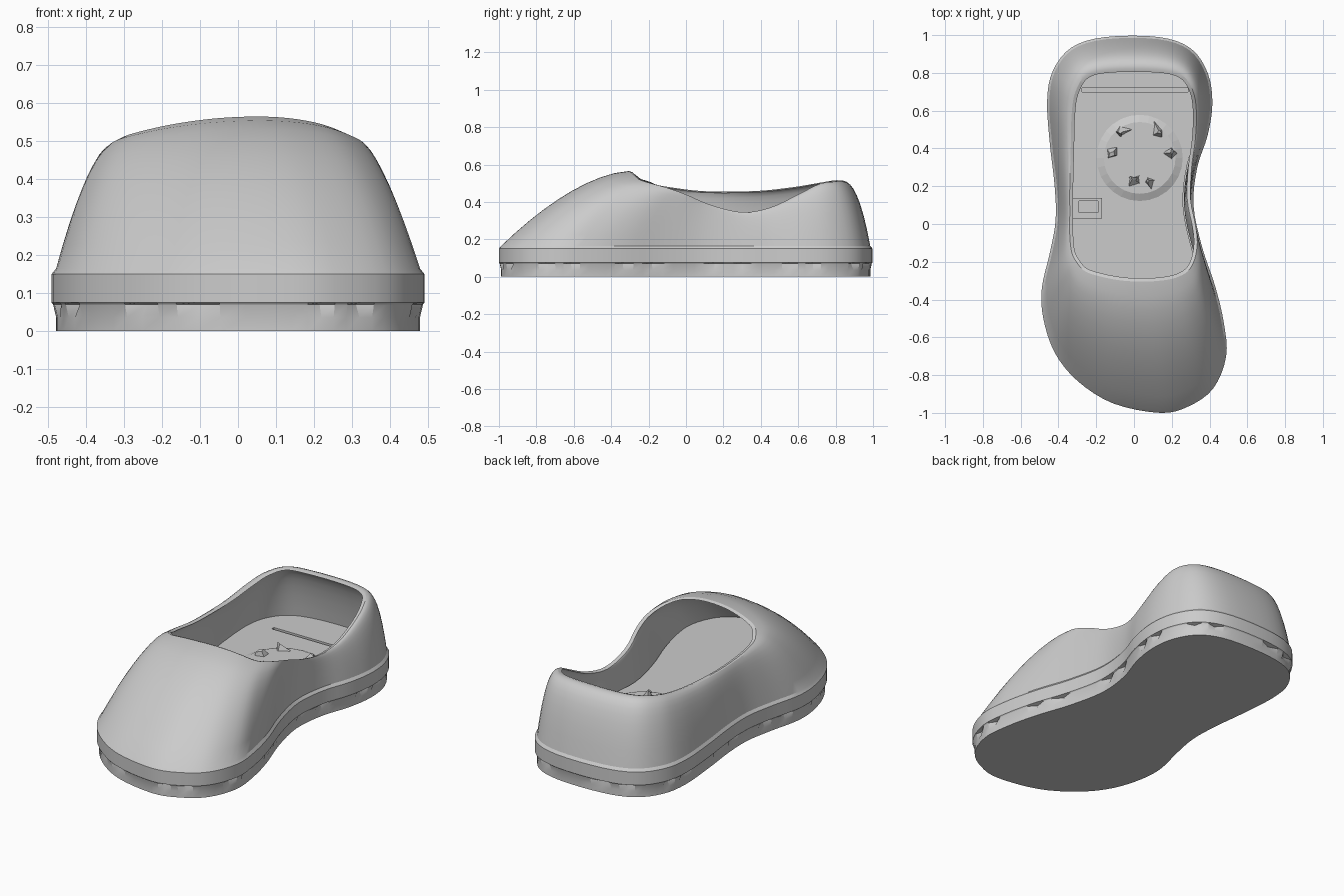
import bpy, bmesh, math, random
from mathutils import Vector

if "Cube" in bpy.data.objects:
    bpy.data.objects.remove(bpy.data.objects["Cube"])

random.seed(4)
# Matched stations around the clog: outline x, y, then opening rim x, y, z
STATIONS = [
    (.14, -1, .05, -.305, .565), (.29, -.965, .14, -.30, .56), (.42, -.87, .22, -.285, .545),
    (.488, -.70, .285, -.25, .52), (.475, -.52, .32, -.19, .50), (.43, -.33, .335, -.10, .475),
    (.36, -.12, .325, 0, .44), (.315, .10, .30, .13, .385), (.335, .30, .305, .30, .345),
    (.39, .47, .325, .45, .37), (.415, .64, .33, .60, .44), (.39, .80, .31, .71, .495),
    (.30, .93, .25, .79, .51), (.13, .99, .12, .82, .515), (-.15, .99, -.12, .82, .515),
    (-.33, .935, -.25, .79, .515), (-.43, .81, -.31, .70, .50), (-.46, .65, -.33, .58, .48),
    (-.445, .42, -.335, .40, .46), (-.42, .20, -.34, .20, .455), (-.415, .02, -.34, .06, .46),
    (-.445, -.15, -.34, -.06, .475), (-.488, -.34, -.33, -.15, .49), (-.48, -.50, -.305, -.20, .51),
    (-.42, -.68, -.26, -.25, .525), (-.30, -.83, -.17, -.28, .545), (-.11, -.95, -.06, -.30, .56)]
SUB = 4


def closed_spline(pts):
    """Catmull-Rom through a closed list of vectors."""
    out, n = [], len(pts)
    for i in range(n):
        a, b, c, d = (pts[(i + k) % n] for k in (-1, 0, 1, 2))
        for s in range(SUB):
            t = s / SUB
            out.append(b + (c - a) * (t / 2) + (a * 2 - b * 5 + c * 4 - d) * (t * t / 2)
                       + (b * 3 - a - c * 3 + d) * (t ** 3 / 2))
    return out


outline = closed_spline([Vector((s[0], s[1], 0)) for s in STATIONS])
rim = closed_spline([Vector(s[2:5]) for s in STATIONS])
N = len(outline)


def offset(loop, amount):
    """Move each loop point sideways; amount is a number or a per-index function."""
    out = []
    for i, p in enumerate(loop):
        t = loop[(i + 1) % N] - loop[i - 1]
        nrm = Vector((t.y, -t.x, 0)).normalized()
        out.append(p + nrm * (amount(i) if callable(amount) else amount))
    return out


def level(amount, z):
    return [Vector((p.x, p.y, z)) for p in offset(outline, amount)]


def loft(base, top, w):
    """Domed blend from outline to rim: gentle over the toe, steep at the heel."""
    ring = []
    for b, r in zip(base, top):
        power = 1.65 + .85 * min(1, max(0, (b.y + .5) / 1.3))
        p = b.lerp(r, w)
        p.z = b.z + (r.z - b.z) * (1 - (1 - w) ** power)
        ring.append(p)
    return ring


def skin(name, rings, cap_start=False, cap_end=False):
    bm = bmesh.new()
    rows = [[bm.verts.new(p) for p in r] for r in rings]
    n = len(rows[0])
    for lo, hi in zip(rows, rows[1:]):
        for i in range(n):
            j = (i + 1) % n
            bm.faces.new((lo[i], lo[j], hi[j], hi[i]))
    if cap_start:
        bm.faces.new(rows[0][::-1])
    if cap_end:
        bm.faces.new(rows[-1])
    bmesh.ops.recalc_face_normals(bm, faces=bm.faces)
    return finish(name, bm)


def finish(name, bm):
    me = bpy.data.meshes.new(name)
    bm.to_mesh(me)
    bm.free()
    ob = bpy.data.objects.new(name, me)
    bpy.context.collection.objects.link(ob)
    return ob


def notch(i):
    return -.03 if i % 9 in (2, 5) else -.004


# Sole edge, outer upper, rim and inner lining as one continuous skin
steps = [k / 9 for k in range(10)]
base_out, base_in = level(-.012, .165), level(-.05, .15)
rim_in = [p + Vector((0, 0, -.006)) for p in offset(rim, -.018)]
rings = [level(-.012, 0), level(-.012, .036), level(notch, .07), level(0, .075),
         level(0, .15)]
rings += [loft(base_out, rim, w) for w in steps]
rings += [loft(base_in, rim_in, w) for w in reversed(steps)]
shell = skin("clog_shell", rings, cap_start=True)

# Insole slab with a narrow slot across the heel
insole = skin("insole", [level(-.055, .10), level(-.055, .19)], True, True)
bpy.ops.mesh.primitive_cube_add(size=1, location=(.005, .71, .19))
slot = bpy.context.object
slot.name = "slot_cutter"
slot.scale = (.56, .02, .06)
slot.hide_render = True
slot.hide_set(True)
cut = insole.modifiers.new("slot", 'BOOLEAN')
cut.operation, cut.object, cut.solver = 'DIFFERENCE', slot, 'EXACT'

# Low round pad on the insole
bpy.ops.mesh.primitive_cone_add(vertices=28, radius1=.235, radius2=.19, depth=.02,
                                location=(.03, .35, .197))
bpy.context.object.name = "insole_pad"


def shard(name, loc, size, tilt):
    """Small jagged wedge."""
    bm = bmesh.new()
    bmesh.ops.create_cone(bm, segments=4, radius1=1, radius2=.35, depth=1, cap_ends=True)
    for v in bm.verts:
        v.co += Vector([random.uniform(-.25, .25) for _ in range(3)])
    ob = finish(name, bm)
    ob.location, ob.scale, ob.rotation_euler = loc, size, tilt


# Broken raised wedges on the pad
for k, (x, y) in enumerate([(-.07, .49), (-.12, .37), (.13, .49), (.20, .38), (0, .23), (.08, .22)]):
    shard(f"pad_wedge_{k}", (x, y, .215), (.045, .04, .05), (.2, -.2, k))

# Raised frame block by the left wall
for k, (x, y, sx, sy) in enumerate([(-.25, .045, .16, .03), (-.25, .13, .16, .015),
                                    (-.18, .085, .02, .10), (-.31, .085, .04, .10)]):
    bpy.ops.mesh.primitive_cube_add(size=1, location=(x, y, .21))
    bpy.context.object.scale = (sx, sy, .06)
    bpy.context.object.name = f"wall_block_{k}"

# Smooth shading that keeps the sole edges and rim crisp
bpy.ops.object.select_all(action='DESELECT')
shell.select_set(True)
bpy.context.view_layer.objects.active = shell
bpy.ops.object.shade_smooth_by_angle(angle=math.radians(25))
